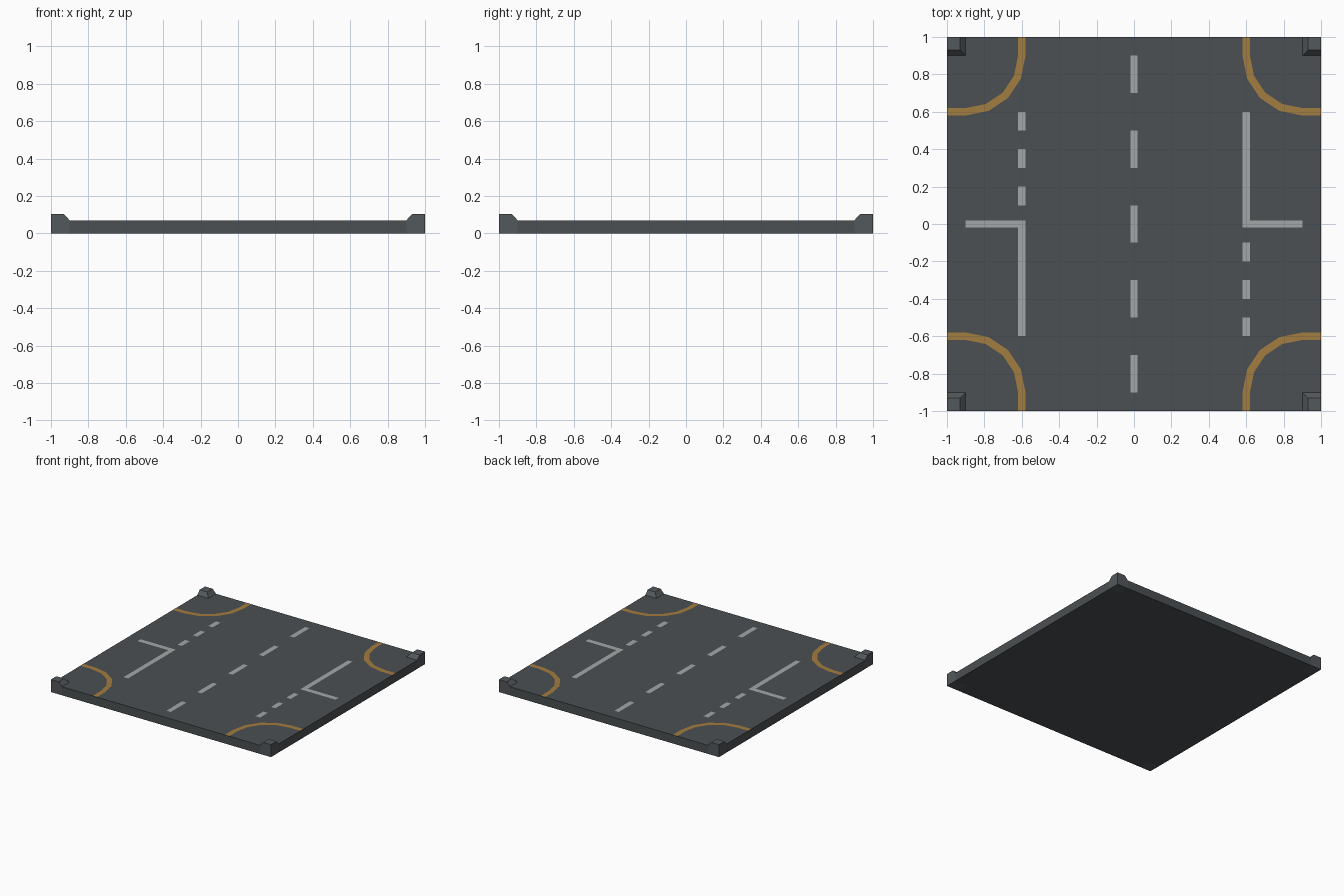
import bpy
import bmesh
from math import sin, cos, pi

if "Cube" in bpy.data.objects:
    bpy.data.objects.remove(bpy.data.objects["Cube"])

ROAD_Z = 0.07
MARK_Z = ROAD_Z + 0.001


def material(name, rgb):
    mat = bpy.data.materials.new(name)
    mat.diffuse_color = (*rgb, 1)
    mat.use_nodes = True
    mat.node_tree.nodes["Principled BSDF"].inputs["Base Color"].default_value = mat.diffuse_color
    return mat


asphalt = material("asphalt", (0.07, 0.08, 0.084))
kerb = material("kerb", (0.085, 0.098, 0.106))
white = material("white_paint", (0.36, 0.39, 0.39))
yellow = material("yellow_paint", (0.36, 0.2, 0.05))


def finish(bm, name, mat):
    bmesh.ops.recalc_face_normals(bm, faces=bm.faces)
    mesh = bpy.data.meshes.new(name)
    bm.to_mesh(mesh)
    bm.free()
    mesh.materials.append(mat)
    obj = bpy.data.objects.new(name, mesh)
    bpy.context.collection.objects.link(obj)
    return obj


def loft(name, rings, mat):
    """Closed solid through a stack of equal-length rings."""
    bm = bmesh.new()
    loops = [[bm.verts.new(p) for p in ring] for ring in rings]
    n = len(loops[0])
    for low, high in zip(loops, loops[1:]):
        for i in range(n):
            j = (i + 1) % n
            bm.faces.new((low[i], low[j], high[j], high[i]))
    bm.faces.new(loops[0][::-1])
    bm.faces.new(loops[-1])
    return finish(bm, name, mat)


def stripe(name, left, right, mat):
    """Flat painted strip between two matching edge lines, facing up."""
    bm = bmesh.new()
    a = [bm.verts.new((x, y, MARK_Z)) for x, y in left]
    b = [bm.verts.new((x, y, MARK_Z)) for x, y in right]
    for i in range(len(a) - 1):
        bm.faces.new((a[i], a[i + 1], b[i + 1], b[i]))
    for f in bm.faces:
        f.normal_update()
        if f.normal.z < 0:
            f.normal_flip()
    mesh = bpy.data.meshes.new(name)
    bm.to_mesh(mesh)
    bm.free()
    mesh.materials.append(mat)
    obj = bpy.data.objects.new(name, mesh)
    bpy.context.collection.objects.link(obj)


def dash(name, x, y0, y1):
    stripe(name, [(x - 0.02, y0), (x - 0.02, y1)],
           [(x + 0.02, y0), (x + 0.02, y1)], white)


# Road slab: square with its corners notched for the corner blocks
quarter = [(0.9, -0.9), (1, -0.9), (1, 0.9)]
outline = []
for _ in range(4):
    outline += quarter
    quarter = [(-y, x) for x, y in quarter]
loft("road_slab", [[(x, y, z) for x, y in outline] for z in (0, ROAD_Z)], asphalt)

# Corner blocks and curved yellow kerb lines
for sx in (-1, 1):
    for sy in (-1, 1):
        rings = []
        for inner, z in ((0.9, 0), (0.9, ROAD_Z), (0.93, 0.103)):
            rings.append([(sx * x, sy * y, z) for x, y in
                          ((inner, inner), (1, inner), (1, 1), (inner, 1))])
        loft("corner_block", rings, kerb)

        edges = []
        for r in (0.32, 0.28):
            arc = [(0.9 - r * cos(i * pi / 8), 0.9 - r * sin(i * pi / 8))
                   for i in range(5)]
            line = [(0.9 - r, 1)] + arc + [(1, 0.9 - r)]
            edges.append([(sx * x, sy * y) for x, y in line])
        stripe("curved_line", *edges, yellow)

# Centre line dashes
for i in range(5):
    y = -0.8 + 0.4 * i
    dash("centre_dash", 0, y - 0.1, y + 0.1)

# Side lanes: the second is the first turned half a turn
for s in (1, -1):
    for y in (0.1, 0.3, 0.5):
        dash("lane_dash", -0.6 * s, y * s, (y + 0.1) * s)
    stripe("stop_and_lane_line",
           [(-0.9 * s, 0.02 * s), (-0.58 * s, 0.02 * s), (-0.58 * s, -0.6 * s)],
           [(-0.9 * s, -0.02 * s), (-0.62 * s, -0.02 * s), (-0.62 * s, -0.6 * s)],
           white)
